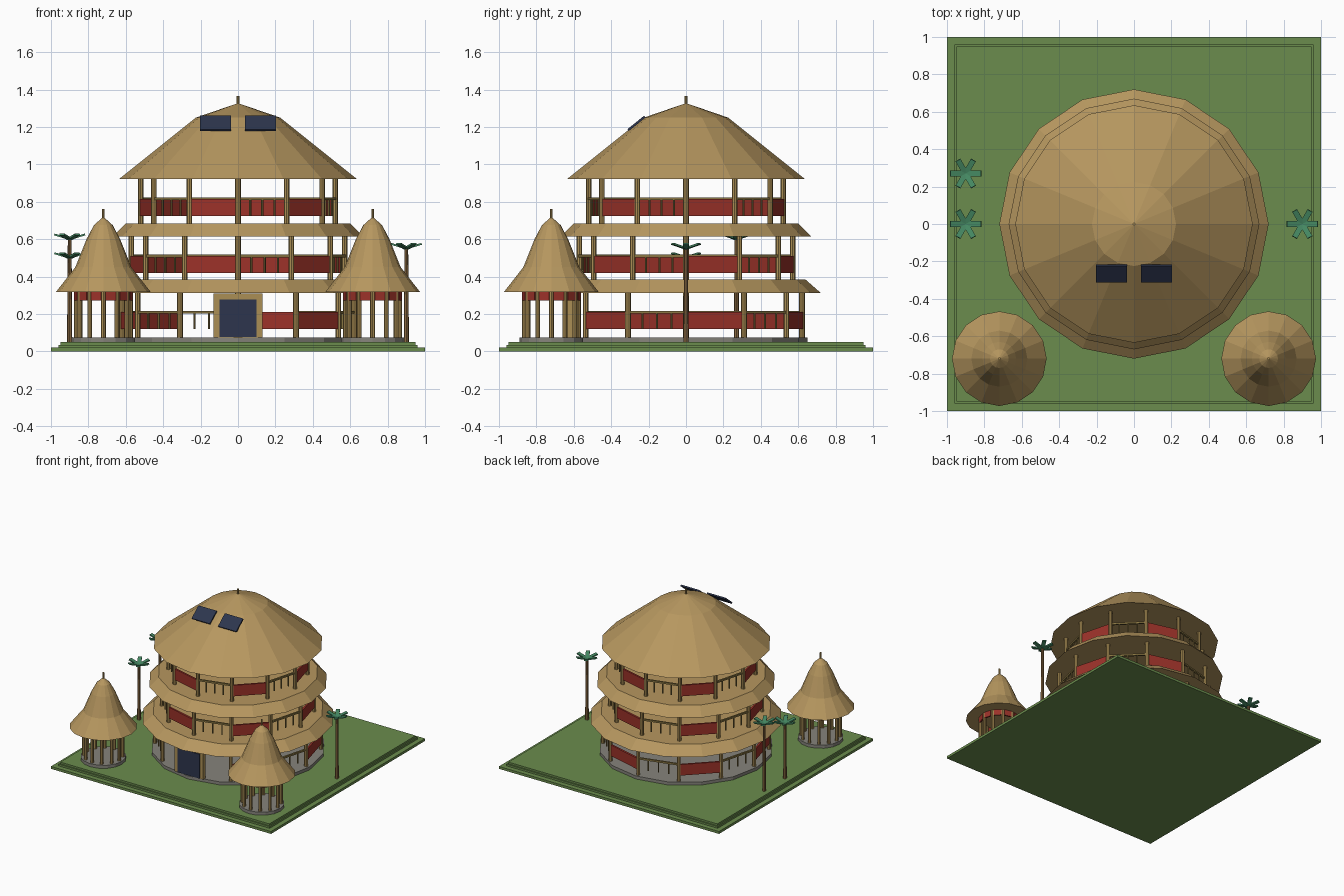
import bpy, bmesh, math
from mathutils import Matrix, Vector

if "Cube" in bpy.data.objects:
    bpy.data.objects.remove(bpy.data.objects["Cube"])


def mat(name, c):
    m = bpy.data.materials.new(name)
    m.diffuse_color = (*c, 1)
    m.use_nodes = True
    m.node_tree.nodes["Principled BSDF"].inputs["Base Color"].default_value = m.diffuse_color
    return m


GRASS = mat("grass", (0.145, 0.265, 0.075))
THATCH = mat("thatch", (0.47, 0.31, 0.115))
WOOD = mat("bamboo", (0.41, 0.275, 0.09))
RAIL = mat("dark bamboo", (0.25, 0.18, 0.055))
RED = mat("red panel", (0.33, 0.032, 0.022))
STONE = mat("stone", (0.24, 0.23, 0.20))
NAVY = mat("navy", (0.026, 0.036, 0.075))
BARK = mat("bark", (0.26, 0.145, 0.055))
LEAF = mat("palm leaf", (0.06, 0.25, 0.125))


def finish(name, bm, m):
    bmesh.ops.recalc_face_normals(bm, faces=bm.faces)
    me = bpy.data.meshes.new(name)
    bm.to_mesh(me)
    bm.free()
    me.materials.append(m)
    ob = bpy.data.objects.new(name, me)
    bpy.context.collection.objects.link(ob)
    return ob


def lathe(bm, profile, n, x=0, y=0):
    """Closed solid from (radius, z) points; radius 0 makes a tip."""
    rings = []
    for r, z in profile:
        k = 1 if r == 0 else n
        rings.append([bm.verts.new((x + r * math.cos(2 * math.pi * i / n),
                                    y + r * math.sin(2 * math.pi * i / n), z)) for i in range(k)])
    for a, b in zip(rings, rings[1:]):
        for i in range(n):
            j = (i + 1) % n
            bm.faces.new((a[i], a[j], b[0]) if len(b) == 1 else (a[i], a[j], b[j], b[i]))
    for ring in (rings[0], rings[-1]):
        if len(ring) > 1:
            bm.faces.new(ring)


def box(bm, loc, size, rot=Matrix()):
    bmesh.ops.create_cube(bm, size=1, matrix=Matrix.Translation(loc) @ rot @ Matrix.Diagonal((*size, 1)))


def solid(name, m, profile, n, x=0, y=0):
    bm = bmesh.new()
    lathe(bm, profile, n, x, y)
    return finish(name, bm, m)


def block(name, m, loc, size, rot=Matrix()):
    bm = bmesh.new()
    box(bm, loc, size, rot)
    return finish(name, bm, m)


def polar(r, deg):
    return Vector((r * math.cos(math.radians(deg)), r * math.sin(math.radians(deg)), 0))


# Stepped lawn
block("lawn_base", GRASS, (0, 0, 0.01), (2, 2, 0.02))
block("lawn_step", GRASS, (0, 0, 0.0275), (1.92, 1.92, 0.015))
block("lawn_top", GRASS, (0, 0, 0.0425), (1.9, 1.9, 0.015))

# Main house: plinth, skirts and roof
solid("house_plinth", STONE, [(0.65, 0.05), (0.65, 0.075)], 16)
solid("lower_skirt_roof", THATCH, [(0.72, 0.313), (0.64, 0.383)], 16)
solid("middle_skirt_roof", THATCH, [(0.67, 0.613), (0.60, 0.685)], 16)
solid("main_roof", THATCH, [(0.635, 0.922), (0.225, 1.25), (0, 1.327)], 16)
solid("main_finial", WOOD, [(0.008, 1.31), (0.008, 1.365)], 8)


# Storeys: twelve columns, alternating red panels and open railings
def storey(tag, r, z0, z1, zp, skip=()):
    cols, panels, rails = bmesh.new(), bmesh.new(), bmesh.new()
    for i in range(12):
        a, b = polar(r, 30 * i), polar(r, 30 * i + 30)
        lathe(cols, [(0.015, z0), (0.015, z1)], 8, a.x, a.y)
        if i in skip:
            continue
        mid, length = (a + b) / 2, (b - a).length
        rot = Matrix.Rotation(math.radians(30 * i + 105), 4, 'Z')
        if i % 2 == 0:
            box(panels, mid + Vector((0, 0, zp + 0.045)), (length, 0.015, 0.09), rot)
        else:
            box(rails, mid + Vector((0, 0, zp + 0.09)), (length, 0.014, 0.014), rot)
            for t in (0.25, 0.5, 0.75):
                p = a.lerp(b, t)
                lathe(rails, [(0.006, zp), (0.006, zp + 0.09)], 6, p.x, p.y)
    finish(tag + "_columns", cols, WOOD)
    finish(tag + "_panels", panels, RED)
    finish(tag + "_railings", rails, RAIL)


storey("ground_floor", 0.62, 0.07, 0.32, 0.12, skip=(8, 9))
storey("second_floor", 0.57, 0.38, 0.62, 0.42)
storey("third_floor", 0.52, 0.68, 0.93, 0.725)

# Entrance
block("door_frame", WOOD, (0, -0.622, 0.192), (0.26, 0.03, 0.235))
block("door", NAVY, (0, -0.639, 0.177), (0.2, 0.009, 0.2))

# Solar panels on the front of the roof
for s, side in ((-1, "left"), (1, "right")):
    block(side + "_solar_panel", NAVY, (0.12 * s, -0.265, 1.219), (0.165, 0.115, 0.012),
          Matrix.Rotation(math.radians(39), 4, 'X'))

# Two round huts
for s, side in ((-1, "left"), (1, "right")):
    x, y = 0.72 * s, -0.72
    solid(side + "_hut_base", STONE, [(0.17, 0.05), (0.17, 0.075)], 16, x, y)
    solid(side + "_hut_roof", THATCH,
          [(0.253, 0.318), (0.15, 0.45), (0.09, 0.60), (0.05, 0.675), (0, 0.72)], 16, x, y)
    solid(side + "_hut_finial", WOOD, [(0.007, 0.70), (0.007, 0.76)], 8, x, y)
    posts, band = bmesh.new(), bmesh.new()
    for i in range(12):
        p = polar(0.145, 30 * i)
        lathe(posts, [(0.013, 0.07), (0.013, 0.32)], 8, x + p.x, y + p.y)
        q = polar(0.148, 30 * i + 15)
        box(band, (x + q.x, y + q.y, 0.296), (0.056, 0.012, 0.05),
            Matrix.Rotation(math.radians(30 * i + 105), 4, 'Z'))
    finish(side + "_hut_posts", posts, WOOD)
    finish(side + "_hut_band", band, RED)

# Palms with six upswept fronds
for k, (x, y, h) in enumerate(((-0.9, 0.27, 0.60), (-0.9, 0, 0.50), (0.9, 0, 0.55))):
    solid(f"palm_trunk_{k + 1}", BARK, [(0.014, 0.05), (0.010, h)], 8, x, y)
    bm = bmesh.new()
    for i in range(6):
        rot = Matrix.Rotation(math.radians(60 * i), 4, 'Z') @ Matrix.Rotation(math.radians(-17), 4, 'Y')
        off = rot @ Vector((0.043, 0, 0))
        box(bm, Vector((x, y, h)) + off, (0.086, 0.03, 0.01), rot)
    finish(f"palm_fronds_{k + 1}", bm, LEAF)
